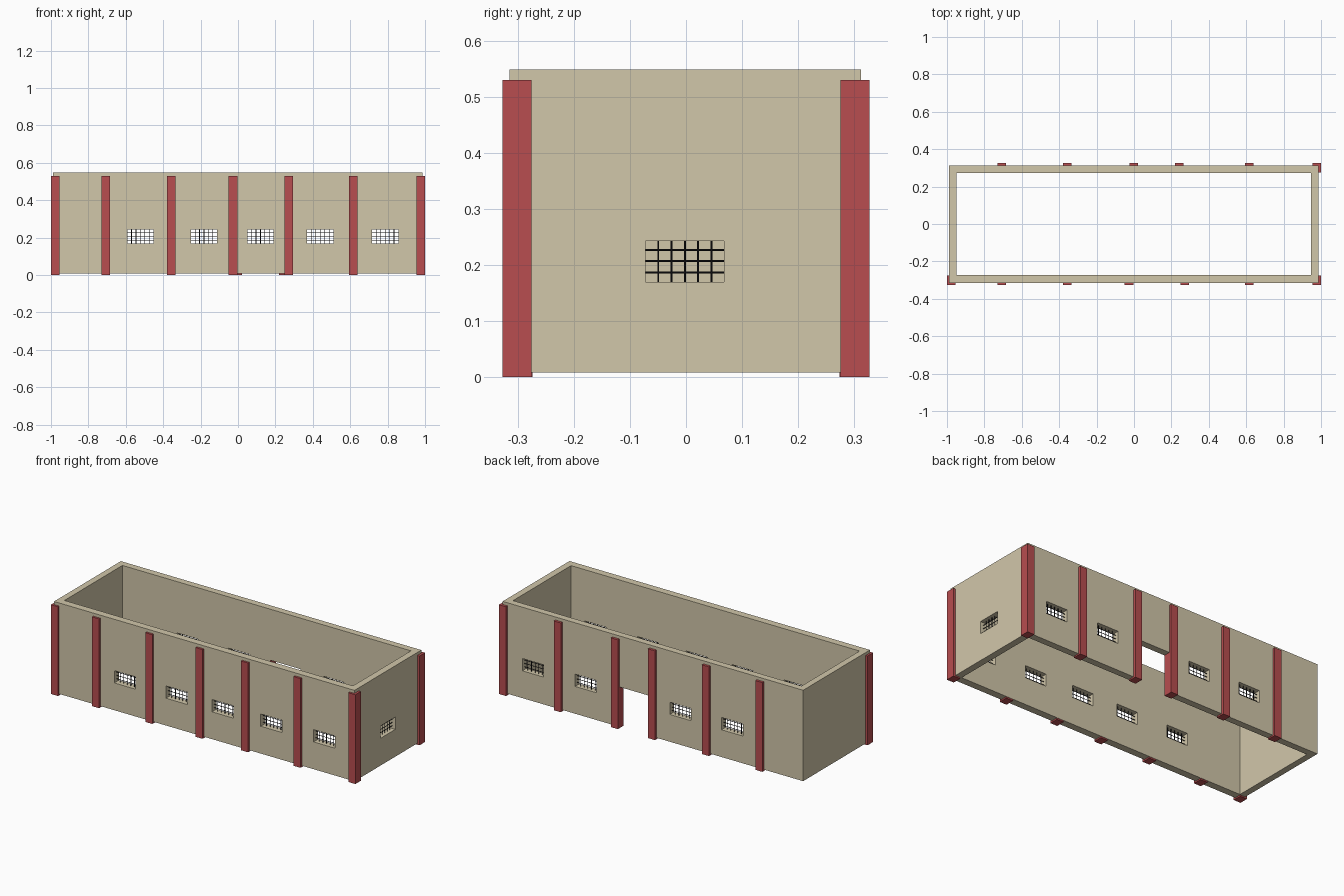
import bpy, bmesh
from mathutils import Matrix, Vector

if "Cube" in bpy.data.objects:
    bpy.data.objects.remove(bpy.data.objects["Cube"])


def material(name, rgb):
    m = bpy.data.materials.new(name)
    m.diffuse_color = (*rgb, 1)
    m.use_nodes = True
    m.node_tree.nodes["Principled BSDF"].inputs["Base Color"].default_value = m.diffuse_color
    return m


PLASTER = material("plaster", (0.64, 0.57, 0.40))
RED = material("red_paint", (0.48, 0.075, 0.08))
IRON = material("dark_iron", (0.01, 0.01, 0.012))


def add_box(bm, x0, x1, y0, y1, z0, z1):
    c = Vector(((x0 + x1) / 2, (y0 + y1) / 2, (z0 + z1) / 2))
    s = Matrix.Diagonal((x1 - x0, y1 - y0, z1 - z0, 1))
    bmesh.ops.create_cube(bm, size=1, matrix=Matrix.Translation(c) @ s)


def make(name, bm, mat=None):
    me = bpy.data.meshes.new(name)
    bm.to_mesh(me)
    bm.free()
    ob = bpy.data.objects.new(name, me)
    bpy.context.collection.objects.link(ob)
    if mat:
        me.materials.append(mat)
    return ob


def box(name, dims, mat=None):
    bm = bmesh.new()
    add_box(bm, *dims)
    return make(name, bm, mat)


def cut(ob, cutter):
    mod = ob.modifiers.new("cut", 'BOOLEAN')
    mod.operation, mod.solver, mod.object = 'DIFFERENCE', 'EXACT', cutter
    bpy.context.view_layer.objects.active = ob
    bpy.ops.object.modifier_apply(modifier=mod.name)
    bpy.data.objects.remove(cutter)


# Layout
WZ0, WZ1, HALF = 0.17, 0.243, 0.07
FRONT_WINDOWS = (-0.522, -0.182, 0.12, 0.44, 0.787)
BACK_WINDOWS = (-0.522, -0.182, 0.44, 0.787)
SIDE_Y = -0.002

# Four walls as a hollow shell
walls = box("walls", (-0.988, 0.986, -0.315, 0.312, 0.008, 0.548), PLASTER)
cut(walls, box("room_cutter", (-0.95, 0.946, -0.272, 0.272, -0.1, 0.7)))

# Window and door openings
bm = bmesh.new()
for x in FRONT_WINDOWS:
    add_box(bm, x - HALF, x + HALF, -0.4, -0.2, WZ0, WZ1)
for x in BACK_WINDOWS:
    add_box(bm, x - HALF, x + HALF, 0.2, 0.4, WZ0, WZ1)
add_box(bm, 0.9, 1.1, SIDE_Y - HALF, SIDE_Y + HALF, WZ0, WZ1)
add_box(bm, 0.02, 0.22, 0.2, 0.4, -0.1, 0.245)
cut(walls, make("opening_cutter", bm))


# Round iron bars in a window
def grille(name, centre, side=False):
    bm = bmesh.new()

    def bar(pos, length, axis):
        rot = Matrix.Rotation(1.5707963, 4, 'Y') if axis == 'X' else Matrix()
        bmesh.ops.create_cone(bm, cap_ends=True, segments=8, radius1=0.0017,
                              radius2=0.0017, depth=length,
                              matrix=Matrix.Translation(pos) @ rot)
    for i in range(-2, 3):
        bar((i * 0.0237, 0, 0), WZ1 - WZ0 + 0.004, 'Z')
    for i in (-1, 0, 1):
        bar((0, 0, i * 0.02), 2 * HALF + 0.004, 'X')
    if side:
        bm.transform(Matrix.Rotation(1.5707963, 4, 'Z'))
    bm.transform(Matrix.Translation((*centre, 0.2067)))
    make(name, bm, IRON)


for x in FRONT_WINDOWS:
    grille("front_window_bars", (x, -0.293))
for x in BACK_WINDOWS:
    grille("back_window_bars", (x, 0.292))
grille("side_window_bars", (0.966, SIDE_Y), True)

# Pilasters along the front and back
for x in (-0.707, -0.357, -0.027, 0.272, 0.617):
    box("front_pilaster", (x - 0.023, x + 0.023, -0.327, -0.274, 0, 0.53), RED)
for x in (-0.707, -0.357, -0.002, 0.242, 0.617):
    box("back_pilaster", (x - 0.023, x + 0.023, 0.274, 0.327, 0, 0.53), RED)

# Corner pilasters; the back left corner is bare
box("front_left_corner_pilaster", (-1, -0.954, -0.327, -0.275, 0, 0.53), RED)
box("front_right_corner_pilaster", (0.954, 1, -0.327, -0.275, 0, 0.53), RED)
box("back_right_corner_pilaster", (0.954, 1, 0.275, 0.327, 0, 0.53), RED)
